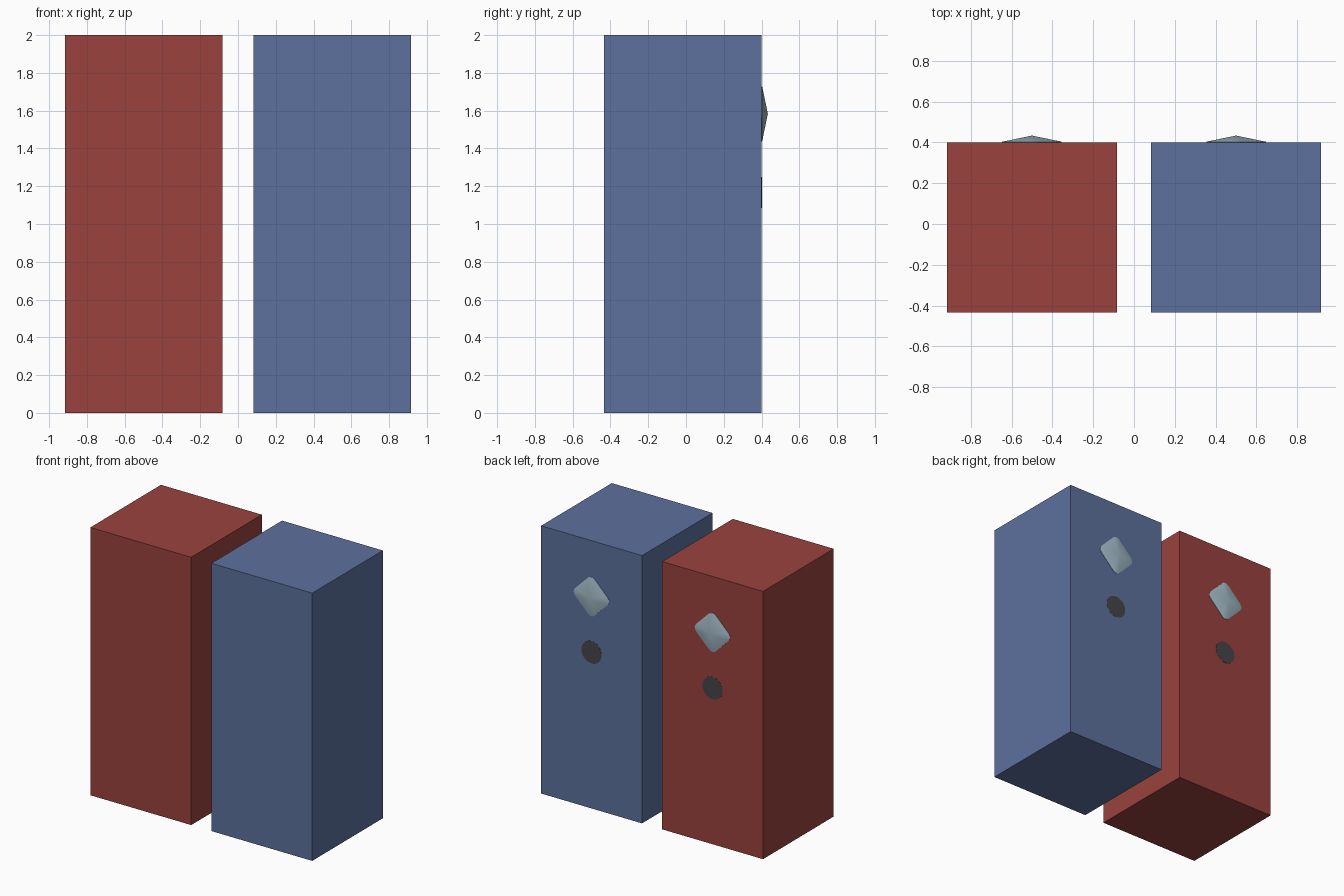
import bpy, bmesh, math

if "Cube" in bpy.data.objects:
    bpy.data.objects.remove(bpy.data.objects["Cube"])

U = 1 / 12            # design unit
BACK = 0.40           # y of the rear face of the boxes


def material(name, rgb):
    m = bpy.data.materials.new(name)
    m.diffuse_color = (*rgb, 1)
    m.use_nodes = True
    m.node_tree.nodes["Principled BSDF"].inputs["Base Color"].default_value = m.diffuse_color
    return m


RED = material("red", (0.32, 0.055, 0.047))
BLUE = material("blue", (0.11, 0.165, 0.34))
PALE = material("pale_blue", (0.36, 0.48, 0.56))
DARK = material("dark_grey", (0.06, 0.06, 0.065))


def finish(bm, name, mat, smooth=False):
    bmesh.ops.recalc_face_normals(bm, faces=bm.faces[:])
    me = bpy.data.meshes.new(name)
    bm.to_mesh(me)
    bm.free()
    me.materials.append(mat)
    for p in me.polygons:
        p.use_smooth = smooth
    ob = bpy.data.objects.new(name, me)
    bpy.context.collection.objects.link(ob)
    if smooth:
        bpy.ops.object.select_all(action='DESELECT')
        ob.select_set(True)
        bpy.context.view_layer.objects.active = ob
        bpy.ops.object.shade_smooth_by_angle(angle=math.radians(40))
    return ob


def box(name, x, mat):
    bm = bmesh.new()
    bmesh.ops.create_cube(bm, size=1)
    for v in bm.verts:
        v.co = (x + v.co.x * 10 * U, BACK + (v.co.y - 0.5) * 10 * U, 1 + v.co.z * 2)
    finish(bm, name, mat)


def raised_plate(name, x, z, outline, rim, peak, mat):
    """Outline extruded off the rear face, closed by a fan to a central peak."""
    bm = bmesh.new()
    low = [bm.verts.new((x + a, BACK, z + b)) for a, b in outline]
    top = [bm.verts.new((x + a, BACK + rim, z + b)) for a, b in outline]
    tip = bm.verts.new((x, BACK + peak, z))
    n = len(outline)
    for i in range(n):
        j = (i + 1) % n
        bm.faces.new((low[i], low[j], top[j], top[i]))
        bm.faces.new((top[i], top[j], tip))
    bm.faces.new(low)
    finish(bm, name, mat, True)


def rounded_diamond(reach, radius, steps=6):
    pts = []
    for k in range(4):
        c = k * math.pi / 2
        cx, cy = (reach - radius) * math.cos(c), (reach - radius) * math.sin(c)
        for i in range(steps + 1):
            t = c - math.pi / 4 + i / steps * math.pi / 2
            pts.append((cx + radius * math.cos(t), cy + radius * math.sin(t)))
    return pts


diamond = rounded_diamond(1.75 * U, 0.04)
circle = [(U * math.cos(i * math.tau / 32), U * math.sin(i * math.tau / 32))
          for i in range(32)]

# Two tall boxes, each with a peaked badge and a flush round button on the rear
for side, x, mat in (("left", -6 * U, RED), ("right", 6 * U, BLUE)):
    box(side + "_box", x, mat)
    raised_plate(side + "_badge", x, 19 * U, diamond, 0.003, 0.4 * U, PALE)
    raised_plate(side + "_button", x, 14 * U, circle, 0.001, 0.002, DARK)
